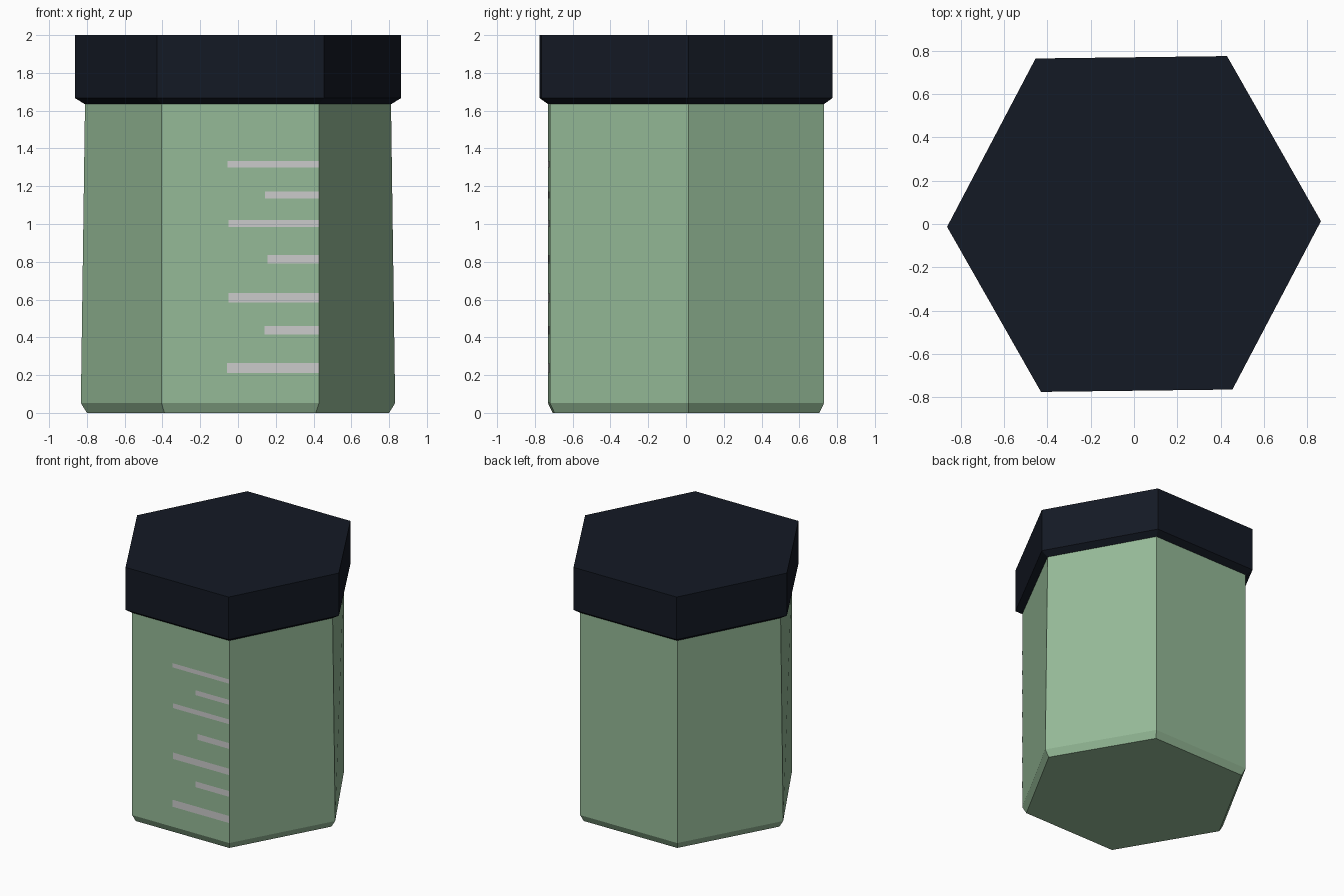
import bpy, bmesh

if "Cube" in bpy.data.objects:
    bpy.data.objects.remove(bpy.data.objects["Cube"])


def material(name, rgb):
    m = bpy.data.materials.new(name)
    m.diffuse_color = (*rgb, 1)
    m.use_nodes = True
    m.node_tree.nodes["Principled BSDF"].inputs["Base Color"].default_value = m.diffuse_color
    return m


def add_object(name, bm, mat):
    mesh = bpy.data.meshes.new(name)
    bm.to_mesh(mesh)
    bm.free()
    mesh.materials.append(mat)
    obj = bpy.data.objects.new(name, mesh)
    bpy.context.collection.objects.link(obj)
    return obj


def hex_loft(name, sections, mat):
    """Stack slightly twisted hexagons; each section is (z, side_x, corner_scale)."""
    bm = bmesh.new()
    rings = []
    for z, side_x, s in sections:
        half = [(side_x, 0.013), (0.43 * s[0], 0.776 * s[1]), (-0.455 * s[0], 0.765 * s[1])]
        pts = half + [(-x, -y) for x, y in half]
        rings.append([bm.verts.new((x, y, z)) for x, y in pts])
    for a, b in zip(rings, rings[1:]):
        for i in range(6):
            j = (i + 1) % 6
            bm.faces.new((a[i], a[j], b[j], b[i]))
    bm.faces.new(rings[0][::-1])
    bm.faces.new(rings[-1])
    return add_object(name, bm, mat)


glass = material("green_glass", (0.30, 0.49, 0.31))
dark = material("dark_lid", (0.007, 0.010, 0.018))
pale = material("pale_marking", (0.60, 0.58, 0.60))

# Jar body with chamfered base and slight taper
hex_loft("jar_body", [
    (0.0, 0.80, (0.905, 0.91)),
    (0.052, 0.832, (0.943, 0.942)),
    (1.64, 0.81, (0.943, 0.942)),
], glass)

# Lid with chamfered lower rim
hex_loft("lid", [
    (1.635, 0.812, (0.943, 0.942)),
    (1.667, 0.864, (1, 1)),
    (2.0, 0.864, (1, 1)),
], dark)

# Measuring marks lying on the front face: (z low, z high, left x)
marks = [(0.21, 0.265, -0.058), (0.415, 0.46, 0.14), (0.585, 0.635, -0.05),
         (0.79, 0.835, 0.157), (0.983, 1.02, -0.05), (1.135, 1.173, 0.142),
         (1.30, 1.333, -0.055)]
bm = bmesh.new()
front_y = lambda x: -0.7309 + 0.0104 * (x + 0.4055) / 0.8346 - 0.003
for z0, z1, x0 in marks:
    corners = [(x0, z0), (0.428, z0), (0.428, z1), (x0, z1)]
    bm.faces.new([bm.verts.new((x, front_y(x), z)) for x, z in corners])
add_object("measuring_marks", bm, pale)
